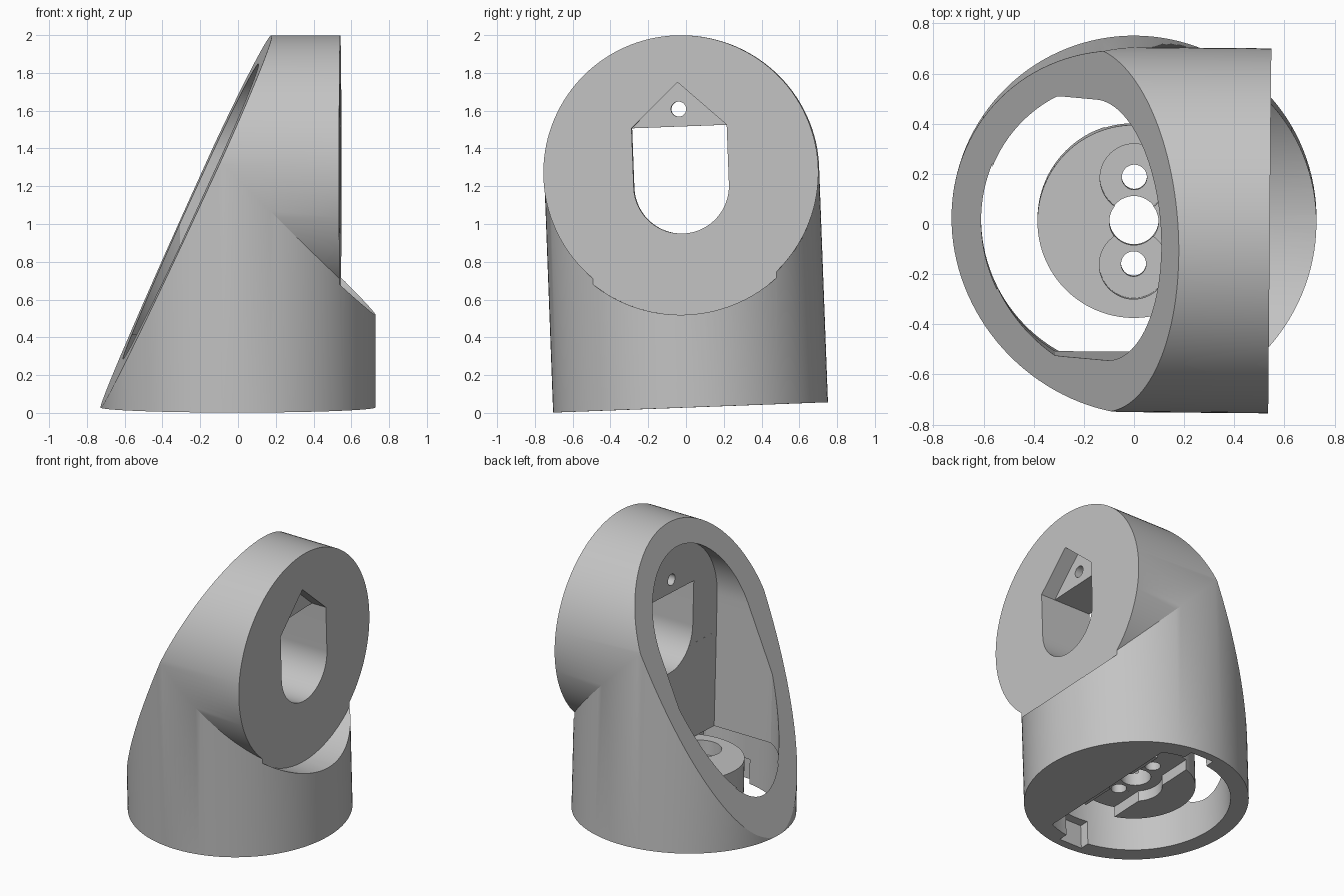
import bpy
import bmesh
from math import sin, cos, pi, radians, atan2
from mathutils import Matrix, Vector

cube = bpy.data.objects.get("Cube")
if cube:
    bpy.data.objects.remove(cube, do_unlink=True)

grey = bpy.data.materials.new("light grey")
grey.use_nodes = True
grey.diffuse_color = (0.55, 0.55, 0.55, 1)
grey.node_tree.nodes["Principled BSDF"].inputs["Base Color"].default_value = (0.55, 0.55, 0.55, 1)

R = 0.728        # outer radius of the elbow
JOINT = 1.243    # height where the two tubes meet
FACE = 0.542     # position of the flat mounting face
WALL = 0.14      # inner side of the mounting wall
SLAB = 0.245     # inner side of the solid part of the base
LEDGE = 0.375    # top of the round bore
SEG = 128


def finish(name, bm):
    bmesh.ops.recalc_face_normals(bm, faces=bm.faces)
    mesh = bpy.data.meshes.new(name)
    bm.to_mesh(mesh)
    bm.free()
    mesh.materials.append(grey)
    obj = bpy.data.objects.new(name, mesh)
    bpy.context.collection.objects.link(obj)
    return obj


def loft(name, rings):
    """Bridge closed rings of equal length and cap both ends."""
    bm = bmesh.new()
    loops = [[bm.verts.new(p) for p in ring] for ring in rings]
    for a, b in zip(loops, loops[1:]):
        for i in range(len(a)):
            bm.faces.new((a[i - 1], a[i], b[i], b[i - 1]))
    bm.faces.new(loops[0])
    bm.faces.new(loops[-1])
    return finish(name, bm)


def prism(name, points, low, high, axis="z"):
    """Extrude a 2D outline: (x, y) along z, or (y, z) along x."""
    place = (lambda a, b, t: (a, b, t)) if axis == "z" else (lambda a, b, t: (t, a, b))
    return loft(name, [[place(a, b, t) for a, b in points] for t in (low, high)])


def circle(r, a=0, b=0, n=SEG):
    return [(a + r * cos(2 * pi * i / n), b + r * sin(2 * pi * i / n)) for i in range(n)]


def half_circle(r, a, b, start):
    return [(a + r * cos(start + pi * i / 48), b + r * sin(start + pi * i / 48))
            for i in range(49)]


def box(x, y):
    return [(-x, -y), (x, -y), (x, y), (-x, y)]


def clipped_circle(r, max_x, max_y):
    """Circle outline flattened on the +x side and on both y sides."""
    points = []
    for x, y in circle(r):
        p = (min(x, max_x), max(-max_y, min(max_y, y)))
        if not points or (Vector(p) - Vector(points[-1])).length > 1e-5:
            points.append(p)
    if (Vector(points[0]) - Vector(points[-1])).length < 1e-5:
        points.pop()
    return points


def combine(target, other, operation="DIFFERENCE"):
    mod = target.modifiers.new("cut", "BOOLEAN")
    mod.operation = operation
    mod.solver = "EXACT"
    mod.object = other
    bpy.context.view_layer.objects.active = target
    bpy.ops.object.modifier_apply(modifier=mod.name)
    bpy.data.objects.remove(other, do_unlink=True)


# Outer shell: upright tube mitred into a sideways tube, with a scoop past the flat face
outline = circle(R)
body = loft("elbow_housing", [[(x, y, 0) for x, y in outline],
                              [(x, y, JOINT - x) for x, y in outline],
                              [(1, y, JOINT - x) for x, y in outline]])
combine(body, prism("scoop", circle(R + 0.024, 0, JOINT), FACE, 1.3, "x"))

# Slanted back cut, turned slightly toward the front
low, high = Vector((-0.728, 0, 0)), Vector((0.178, 0, JOINT + R))
slope = high - low
bm = bmesh.new()
bmesh.ops.create_cube(bm, size=4)
bmesh.ops.translate(bm, verts=bm.verts, vec=(-2, 0, 0))
bmesh.ops.transform(bm, verts=bm.verts, matrix=Matrix.Translation((low + high) / 2)
                    @ Matrix.Rotation(radians(2.5), 4, "Z")
                    @ Matrix.Rotation(atan2(slope.x, slope.z), 4, "Y"))
combine(body, finish("slant", bm))

# Hollow inside: round bore below, flat-sided chamber above with an arched roof
combine(body, prism("bore", clipped_circle(0.61, SLAB, 1), -0.1, LEDGE))
combine(body, prism("chamber", clipped_circle(0.605, WALL, 0.52), LEDGE - 0.02, JOINT))
arch = half_circle(0.52, 0, JOINT + 0.057, 0) + [(-0.52, JOINT - 0.2), (0.52, JOINT - 0.2)]
combine(body, prism("roof", arch, -1.2, WALL + 0.0005, "x"))

# Locking notches on both sides of the bore
combine(body, prism("notches", box(0.09, 0.67), -0.1, 0.17))

# Window through the wall, shallow pointed recess above it and a screw hole
shoulder = JOINT + 0.245
window = half_circle(0.252, 0, JOINT - 0.07, pi)
combine(body, prism("window", window + [(0.252, shoulder), (-0.252, shoulder)],
                    0, 0.8, "x"))
combine(body, prism("recess", [(-0.252, shoulder - 0.02), (0.252, shoulder - 0.02),
                               (0.252, shoulder), (0, JOINT + 0.48),
                               (-0.252, shoulder)], FACE - 0.11, 0.8, "x"))
combine(body, prism("screw", circle(0.04, 0, JOINT + 0.337, 48), 0, 0.8, "x"))

# Round mount inside the base, with screw holes, counterbores and arm pocket
mount = prism("mount_disc", circle(0.385), 0.1, 0.37)
combine(mount, prism("shaft", circle(0.098, n=48), 0, 0.5))
for side in (-1, 1):
    y = side * 0.173
    combine(mount, prism("bolt", circle(0.05, 0, y, 48), 0, 0.5))
    combine(mount, prism("counterbore", circle(0.137, 0, y, 48), 0.27, 0.5))
pocket = prism("pocket", box(0.12, 0.4), 0, 0.175)
combine(pocket, prism("hub", circle(0.17, n=48), -0.01, 0.176), "UNION")
combine(mount, pocket)

# Shading and the slight lean of the whole piece
lean = (Matrix.Translation((0, 0.024, 0.029)) @ Matrix.Rotation(radians(-0.5), 4, "Z")
        @ Matrix.Rotation(radians(2.15), 4, "X"))
for part in (body, mount):
    part.data.transform(lean)
    bpy.ops.object.select_all(action="DESELECT")
    part.select_set(True)
    bpy.context.view_layer.objects.active = part
    bpy.ops.object.shade_smooth_by_angle(angle=radians(20))
